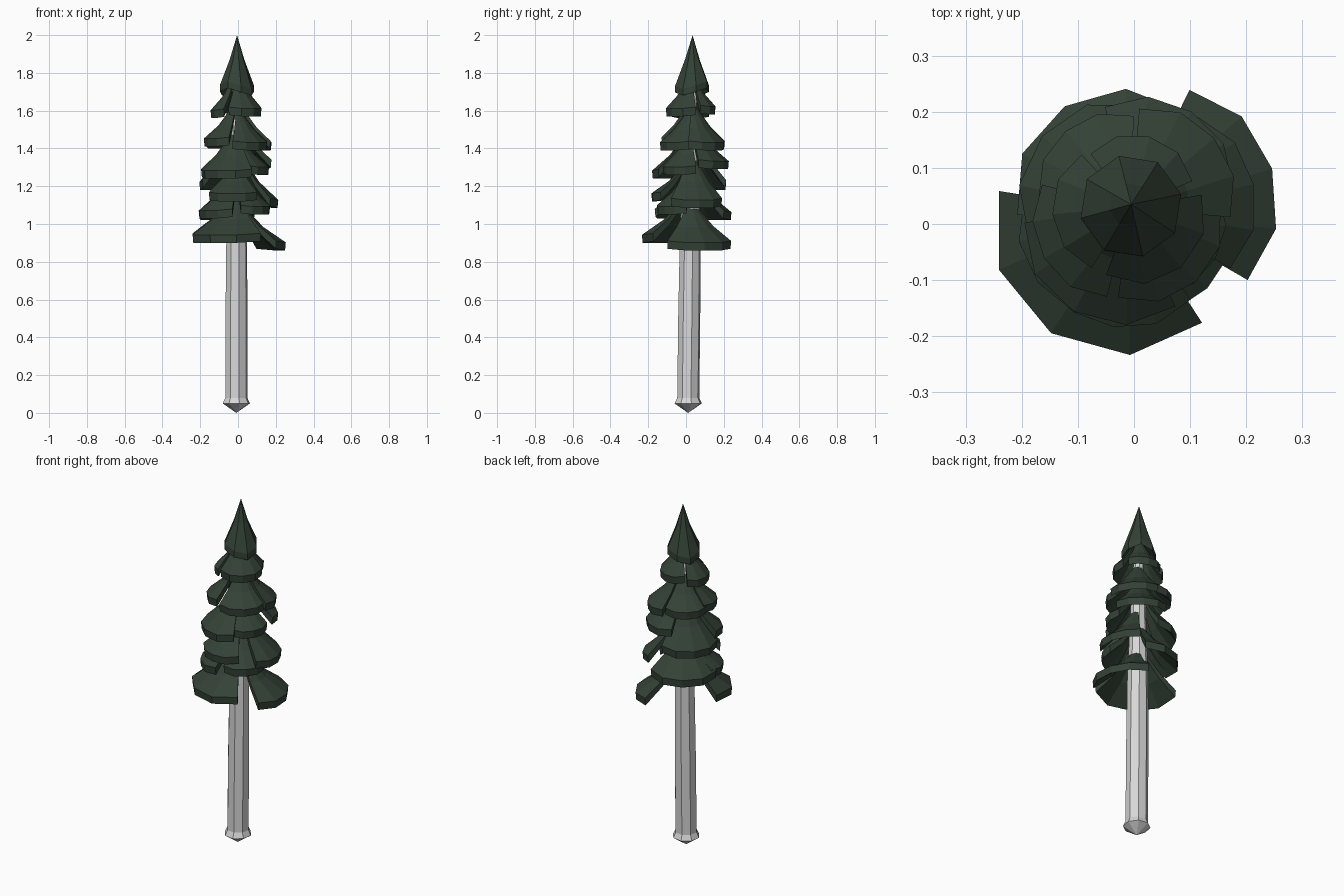
import bpy, bmesh, math

if "Cube" in bpy.data.objects:
    bpy.data.objects.remove(bpy.data.objects["Cube"])

def material(name, rgb):
    m = bpy.data.materials.new(name)
    m.diffuse_color = (*rgb, 1)
    m.use_nodes = True
    m.node_tree.nodes["Principled BSDF"].inputs["Base Color"].default_value = m.diffuse_color
    return m

GREEN = material("dark_green", (0.034, 0.054, 0.037))
GREY = material("pale_bark", (0.68, 0.68, 0.68))

def finish(bm, name, mat):
    bmesh.ops.recalc_face_normals(bm, faces=bm.faces)
    me = bpy.data.meshes.new(name)
    bm.to_mesh(me)
    bm.free()
    me.materials.append(mat)
    ob = bpy.data.objects.new(name, me)
    bpy.context.collection.objects.link(ob)
    return ob

def axis(z):
    """Slightly leaning centre line of the tree."""
    return -0.009 + 0.002 * z, 0.011 + 0.012 * z

def lathe(name, rings, sides, mat, lift=None):
    """Stack of polygon rings; radius 0 makes a pointed end."""
    bm = bmesh.new()
    rows = []
    for i, (r, z) in enumerate(rings):
        cx, cy = axis(z)
        if r == 0:
            rows.append([bm.verts.new((cx, cy, z))] * sides)
            continue
        rows.append([bm.verts.new((cx + r * math.cos(2 * math.pi * (k + .3) / sides),
                                   cy + r * math.sin(2 * math.pi * (k + .3) / sides),
                                   z + (lift(k) if lift and i in (1, 2) else 0)))
                     for k in range(sides)])
    for a, b in zip(rows, rows[1:]):
        for k in range(sides):
            j = (k + 1) % sides
            quad = list(dict.fromkeys((a[k], a[j], b[j], b[k])))
            bm.faces.new(quad)
    return finish(bm, name, mat)

def bough(name, direction, half, radius, bottom, apex, segs=4, lip=0.042):
    """Thick fan-shaped bough hanging from the trunk."""
    bm = bmesh.new()
    cx, cy = axis(bottom)
    rim_z = bottom + lip

    def row(t, drop, inset):
        verts = []
        for k in range(segs + 1):
            s = 2 * k / segs - 1
            a = math.radians(direction + half * s)
            edge = 1 - 0.09 * abs(s) ** 3 * t
            r = (0.012 + (radius - 0.012) * t * edge) - inset
            z = apex + (rim_z - apex) * (1 - (1 - t * edge) ** 1.35) - drop
            verts.append(bm.verts.new((cx + r * math.cos(a), cy + r * math.sin(a), z)))
        return verts

    top = [row(t, 0, 0) for t in (0, 0.52, 1)]
    low = [row(t, lip * (0.6 + 0.4 * t), 0.004 * t) for t in (1, 0.52, 0)]
    rows = top + low
    for i in range(6):
        a, b = rows[i], rows[(i + 1) % 6]
        for k in range(segs):
            bm.faces.new((a[k], a[k + 1], b[k + 1], b[k]))
    for k in (0, segs):                       # side ends
        bm.faces.new((rows[0][k], rows[1][k], rows[4][k], rows[5][k]))
        bm.faces.new((rows[1][k], rows[2][k], rows[3][k], rows[4][k]))
    return finish(bm, name, GREEN)

# Trunk with flared, pointed foot
lathe("trunk", [(0, 0.0), (0.074, 0.05), (0.060, 0.08), (0.060, 0.5),
                (0.056, 0.95), (0.040, 1.4), (0.022, 1.75), (0, 1.9)], 8, GREY)

# Pointed crown, hollow underneath
lathe("crown", [(0, 1.80), (0.092, 1.70), (0.092, 1.735), (0.040, 1.87), (0, 2.0)],
      8, GREEN, lambda k: 0.02 * math.sin(k * 1.6))

# Boughs: direction, half angle, radius, rim bottom, top
boughs = [
    (237, 66, 0.258, 0.90, 1.16),
    (17, 47, 0.265, 0.86, 1.12),
    (122, 60, 0.220, 1.02, 1.28),
    (218, 45, 0.208, 1.03, 1.26),
    (-45, 38, 0.195, 1.05, 1.28),
    (12, 42, 0.225, 1.085, 1.38),
    (262, 42, 0.210, 1.12, 1.34),
    (140, 55, 0.205, 1.18, 1.50),
    (241, 54, 0.208, 1.24, 1.50),
    (-30, 40, 0.175, 1.26, 1.48),
    (58, 46, 0.205, 1.29, 1.54),
    (-48, 50, 0.175, 1.39, 1.61),
    (40, 45, 0.195, 1.39, 1.64),
    (130, 42, 0.180, 1.40, 1.62),
    (210, 45, 0.178, 1.41, 1.64),
    (-50, 60, 0.140, 1.57, 1.79),
    (75, 52, 0.130, 1.58, 1.79),
    (185, 52, 0.140, 1.56, 1.79),
]
for i, b in enumerate(boughs):
    bough(f"bough_{i + 1}", *b)
